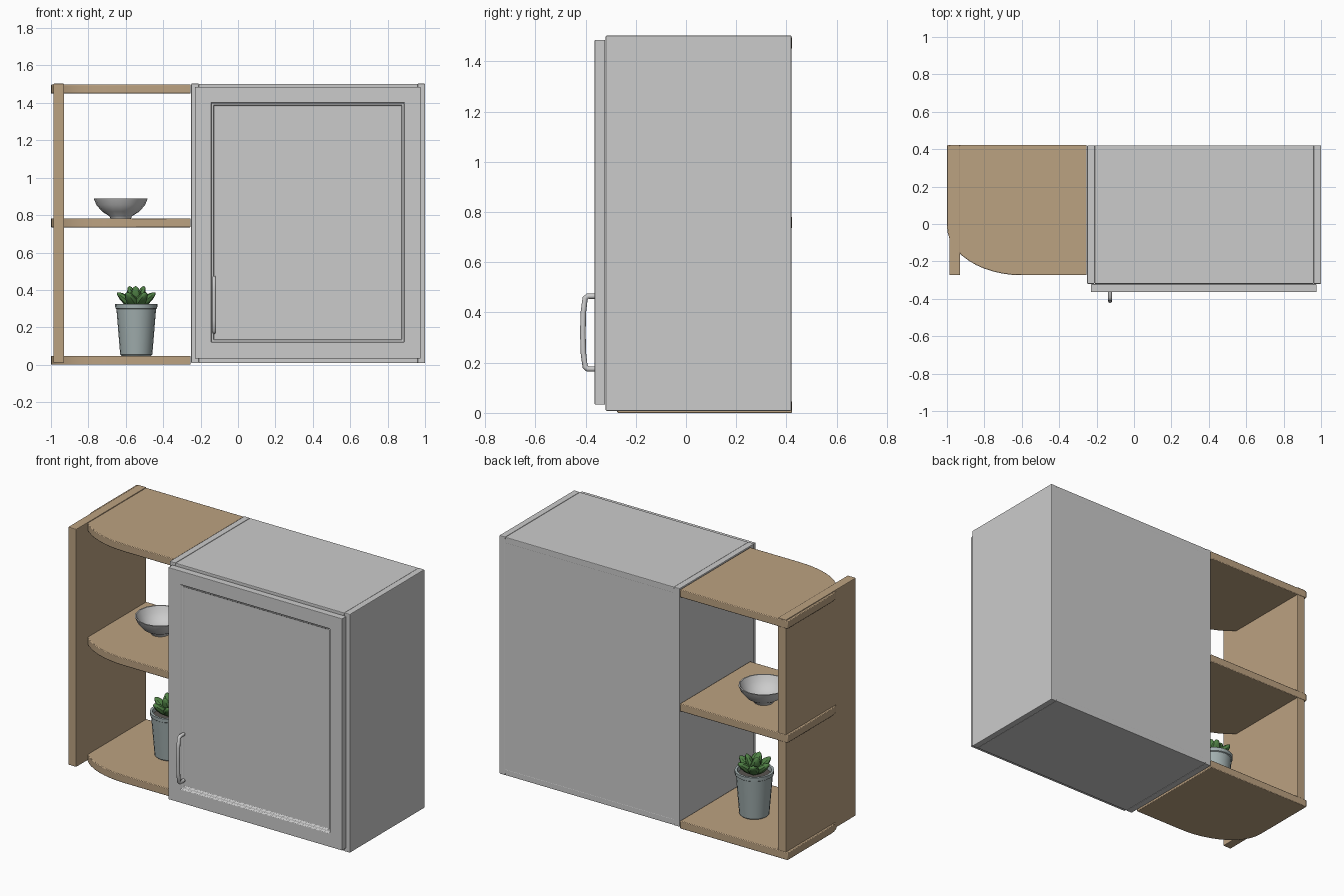
import bpy, bmesh, math
from mathutils import Vector

if "Cube" in bpy.data.objects:
    bpy.data.objects.remove(bpy.data.objects["Cube"])


def material(name, rgb):
    m = bpy.data.materials.new(name)
    m.diffuse_color = (*rgb, 1)
    m.use_nodes = True
    m.node_tree.nodes["Principled BSDF"].inputs["Base Color"].default_value = m.diffuse_color
    return m


WOOD = material("wood", (0.50, 0.36, 0.22))
LEAF = material("leaf", (0.08, 0.22, 0.06))
POT = material("glaze", (0.36, 0.43, 0.43))
SOIL = material("soil", (0.10, 0.09, 0.08))


def finish(name, bm, mat=None, bevel=0.0, smooth=False):
    bmesh.ops.recalc_face_normals(bm, faces=bm.faces[:])
    me = bpy.data.meshes.new(name)
    bm.to_mesh(me)
    bm.free()
    ob = bpy.data.objects.new(name, me)
    bpy.context.collection.objects.link(ob)
    if mat:
        me.materials.append(mat)
    if bevel:
        b = ob.modifiers.new("bevel", 'BEVEL')
        b.width, b.segments, b.limit_method = bevel, 2, 'ANGLE'
    if smooth:
        bpy.ops.object.select_all(action='DESELECT')
        ob.select_set(True)
        bpy.context.view_layer.objects.active = ob
        bpy.ops.object.shade_smooth_by_angle(angle=math.radians(40))
    return ob


def box_bm(lo, hi):
    bm = bmesh.new()
    bmesh.ops.create_cube(bm, size=1)
    for v in bm.verts:
        v.co = [(a + b) / 2 + c * (b - a) for a, b, c in zip(lo, hi, v.co)]
    return bm


def box(name, lo, hi, mat=None, bevel=0.004):
    return finish(name, box_bm(lo, hi), mat, bevel)


def lathe(name, profile, center, sides, mat=None):
    bm = bmesh.new()
    vs = [bm.verts.new((r, 0, z)) for r, z in profile]
    es = [bm.edges.new(p) for p in zip(vs, vs[1:])]
    bmesh.ops.spin(bm, geom=vs + es, cent=(0, 0, 0), axis=(0, 0, 1),
                   angle=math.tau, steps=sides)
    bmesh.ops.remove_doubles(bm, verts=bm.verts[:], dist=1e-4)
    ob = finish(name, bm, mat, smooth=True)
    ob.location = center
    return ob


# Cabinet carcass
box("cabinet_left_side", (-0.25, -0.32, 0.008), (-0.21, 0.42, 1.503))
box("cabinet_right_side", (0.96, -0.32, 0.008), (1.0, 0.42, 1.503))
box("cabinet_top", (-0.21, -0.32, 1.463), (0.96, 0.42, 1.502))
box("cabinet_bottom", (-0.21, -0.32, 0.009), (0.96, 0.42, 0.048))
box("cabinet_back", (-0.22, 0.385, 0.02), (0.97, 0.4195, 1.49), bevel=0)

# Door with stepped recessed panel
bm = box_bm((-0.23, -0.364, 0.033), (0.976, -0.322, 1.486))
bm.normal_update()
panel = min(bm.faces, key=lambda f: f.calc_center_median().y)
for width, depth in ((0.121, 0), (0.004, -0.008), (0.015, -0.002), (0.004, -0.008)):
    bmesh.ops.inset_region(bm, faces=[panel], thickness=width, depth=depth)
finish("door", bm, bevel=0.003)

# Bowed door handle
cu = bpy.data.curves.new("door_handle", 'CURVE')
cu.dimensions = '3D'
cu.bevel_depth, cu.bevel_resolution, cu.use_fill_caps = 0.011, 2, True
half = [(-0.355, 0.145), (-0.392, 0.145), (-0.402, 0.136), (-0.409, 0.08)]
path = [(y, 0.32 - d) for y, d in half] + [(-0.411, 0.32)]
path += [(y, 0.32 + d) for y, d in reversed(half)]
sp = cu.splines.new('POLY')
sp.points.add(len(path) - 1)
for p, (y, z) in zip(sp.points, path):
    p.co = (-0.128, y, z, 1)
sp.use_smooth = True
bpy.context.collection.objects.link(bpy.data.objects.new("door_handle", cu))

# Open shelf unit: upright and three round-cornered shelves
box("shelf_upright", (-0.987, -0.274, 0.012), (-0.93, 0.42, 1.503), WOOD)
outline = [(-0.253, 0.422), (-0.253, -0.274)]
for i in range(13):
    a = math.radians(90 * i / 12)
    outline.append((-0.6 - 0.4 * math.sin(a), -0.01 - 0.264 * math.cos(a)))
outline.append((-1.0, 0.422))
for name, z in (("bottom_shelf", 0.0), ("middle_shelf", 0.735), ("top_shelf", 1.45)):
    bm = bmesh.new()
    f = bm.faces.new([bm.verts.new((x, y, z)) for x, y in outline])
    up = bmesh.ops.extrude_face_region(bm, geom=[f])["geom"]
    bmesh.ops.translate(bm, vec=(0, 0, 0.048),
                        verts=[v for v in up if isinstance(v, bmesh.types.BMVert)])
    finish(name, bm, WOOD, 0.004, smooth=True)

# Bowl
lathe("bowl", [(0, 0), (0.055, 0), (0.06, 0.012), (0.1, 0.037), (0.13, 0.072),
               (0.145, 0.108), (0.137, 0.108), (0.12, 0.074), (0.09, 0.042),
               (0.05, 0.022), (0, 0.02)], (-0.627, 0.125, 0.782), 16)

# Plant pot and soil
PX, PY = -0.544, 0.1
lathe("plant_pot", [(0, 0), (0.08, 0), (0.086, 0.006), (0.106, 0.25), (0.112, 0.254),
                    (0.113, 0.276), (0.098, 0.276), (0.094, 0.24), (0, 0.24)],
      (PX, PY, 0.048), 20, POT)
lathe("soil", [(0, 0.255), (0.095, 0.25), (0.09, 0.235), (0, 0.235)],
      (PX, PY, 0.048), 20, SOIL)

# Succulent leaves: pointed ellipsoids fanned around the stem
rings = [(6, 38, 0.125, 0), (3, 68, 0.12, 25)]
for count, tilt, length, start in rings:
    for i in range(count):
        a = math.radians(start + 360 * i / count)
        t = math.radians(tilt)
        d = Vector((math.cos(a) * math.cos(t), math.sin(a) * math.cos(t), math.sin(t)))
        bm = bmesh.new()
        bmesh.ops.create_uvsphere(bm, u_segments=8, v_segments=6, radius=1)
        for v in bm.verts:
            k = 0.033 * (1 - 0.25 * v.co.z)
            v.co = (v.co.x * k * 0.75, v.co.y * k, v.co.z * length / 2)
        ob = finish(f"leaf_{tilt}_{i}", bm, LEAF, smooth=True)
        ob.rotation_euler = (0, math.pi / 2 - t, a)
        ob.location = Vector((PX, PY, 0.305)) + d * (length / 2 + 0.005)
